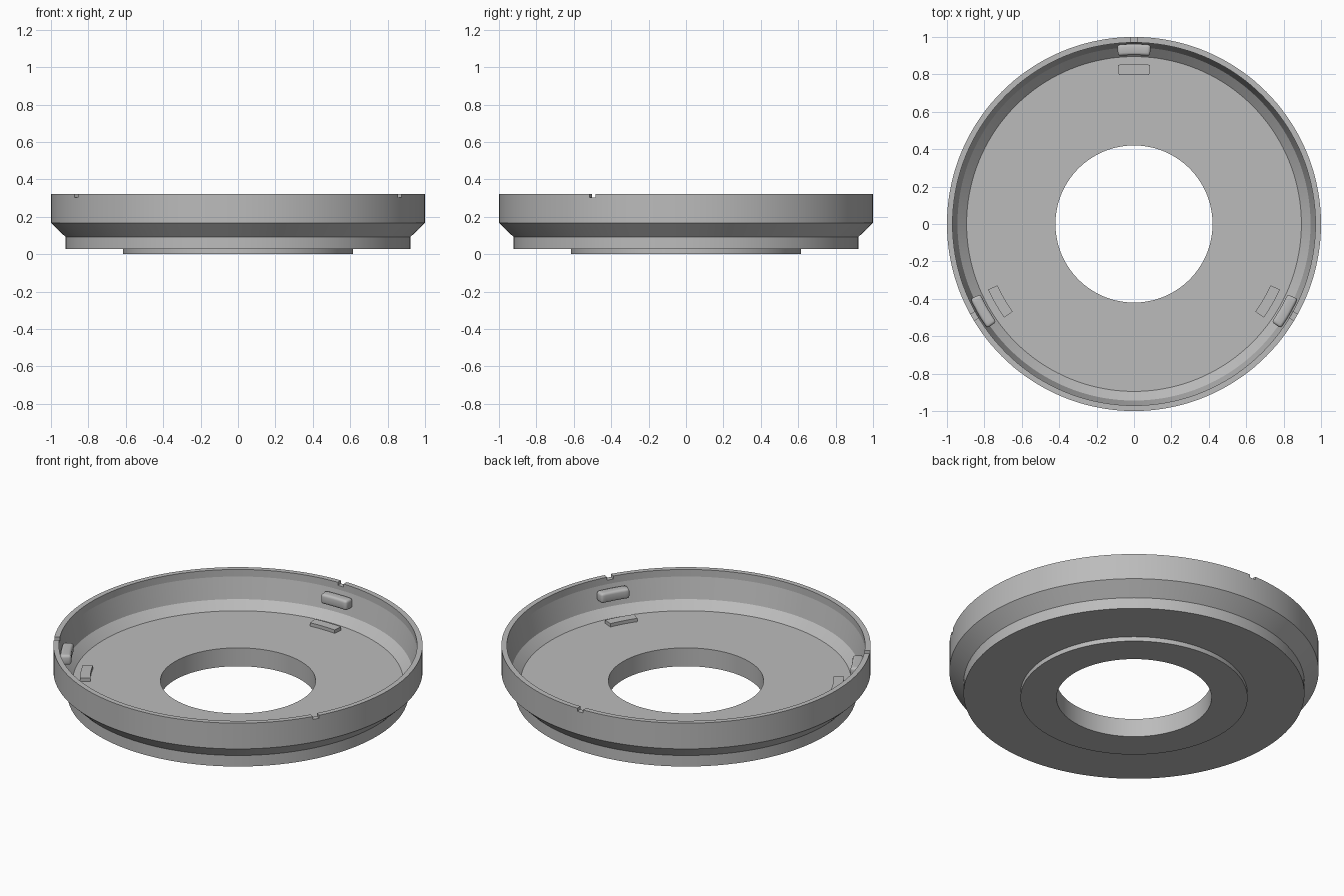
import bpy, bmesh
from math import sin, cos, pi, radians
from mathutils import Matrix

cube = bpy.data.objects.get("Cube")
if cube:
    bpy.data.objects.remove(cube, do_unlink=True)

grey = bpy.data.materials.new("neutral grey")
grey.use_nodes = True
color = (0.5, 0.5, 0.5, 1)
grey.diffuse_color = color
grey.node_tree.nodes["Principled BSDF"].inputs["Base Color"].default_value = color

SEGMENTS = 144
DIRECTIONS = {"back": 90, "right": 210, "left": 330}


def make_object(name, bm):
    bmesh.ops.recalc_face_normals(bm, faces=bm.faces)
    mesh = bpy.data.meshes.new(name)
    bm.to_mesh(mesh)
    bm.free()
    mesh.materials.append(grey)
    obj = bpy.data.objects.new(name, mesh)
    bpy.context.collection.objects.link(obj)
    return obj


def activate(obj):
    bpy.ops.object.select_all(action='DESELECT')
    obj.select_set(True)
    bpy.context.view_layer.objects.active = obj


def smooth(obj, degrees):
    activate(obj)
    bpy.ops.object.shade_smooth_by_angle(angle=radians(degrees))


def lathe(name, profile):
    """Revolve a closed (radius, height) profile about z."""
    bm = bmesh.new()
    rings = [[bm.verts.new((r * cos(2 * pi * i / SEGMENTS), r * sin(2 * pi * i / SEGMENTS), z))
              for r, z in profile] for i in range(SEGMENTS)]
    for i, ring in enumerate(rings):
        following = rings[(i + 1) % SEGMENTS]
        for j in range(len(profile)):
            k = (j + 1) % len(profile)
            bm.faces.new((ring[j], following[j], following[k], ring[k]))
    return make_object(name, bm)


def arc_block(name, heading, half_angle, r_in, r_out, z_low, z_high, bevel=0):
    """Block bent around the z axis, centred on a heading in degrees."""
    steps = 6
    bm = bmesh.new()
    sections = []
    for i in range(steps + 1):
        a = radians(heading - half_angle + 2 * half_angle * i / steps)
        sections.append([bm.verts.new((r * cos(a), r * sin(a), z)) for r, z in
                         ((r_in, z_low), (r_out, z_low), (r_out, z_high), (r_in, z_high))])
    for a, b in zip(sections, sections[1:]):
        for j in range(4):
            k = (j + 1) % 4
            bm.faces.new((a[j], b[j], b[k], a[k]))
    bm.faces.new(sections[0])
    bm.faces.new(sections[-1])
    bmesh.ops.recalc_face_normals(bm, faces=bm.faces)
    if bevel:
        sharp = [e for e in bm.edges if e.calc_face_angle(0) > 1]
        bmesh.ops.bevel(bm, geom=sharp, offset=bevel, segments=3, profile=0.5, affect='EDGES')
    return make_object(name, bm)


# Dished ring body: underside, outer wall, rim, inner wall, floor
body = lathe("ring_body", [
    (0.42, 0), (0.615, 0), (0.615, 0.027), (0.923, 0.027), (0.923, 0.093),
    (1, 0.168), (1, 0.322), (0.97, 0.322), (0.97, 0.28),
    (0.944, 0.157), (0.895, 0.11), (0.42, 0.11)])

# Three small notches through the rim
for side, heading in DIRECTIONS.items():
    bm = bmesh.new()
    bmesh.ops.create_cube(bm, size=1, matrix=Matrix.Rotation(radians(heading), 4, 'Z')
                          @ Matrix.Translation((0.985, 0, 0.332))
                          @ Matrix.Diagonal((0.1, 0.038, 0.056, 1)))
    cutter = make_object(side + "_notch_cutter", bm)
    cutter.hide_render = True
    cut = body.modifiers.new("notch", 'BOOLEAN')
    cut.operation = 'DIFFERENCE'
    cut.solver = 'EXACT'
    cut.object = cutter
    activate(body)
    bpy.ops.object.modifier_apply(modifier=cut.name)
    bpy.data.objects.remove(cutter, do_unlink=True)
smooth(body, 8)

# Rounded wall lugs and low floor tabs below each notch
for side, heading in DIRECTIONS.items():
    lug = arc_block(side + "_wall_lug", heading, 5.4, 0.903, 0.962, 0.203, 0.262, 0.014)
    smooth(lug, 35)
    tab = arc_block(side + "_floor_tab", heading, 5.8, 0.8, 0.855, 0.1, 0.13)
    smooth(tab, 20)
